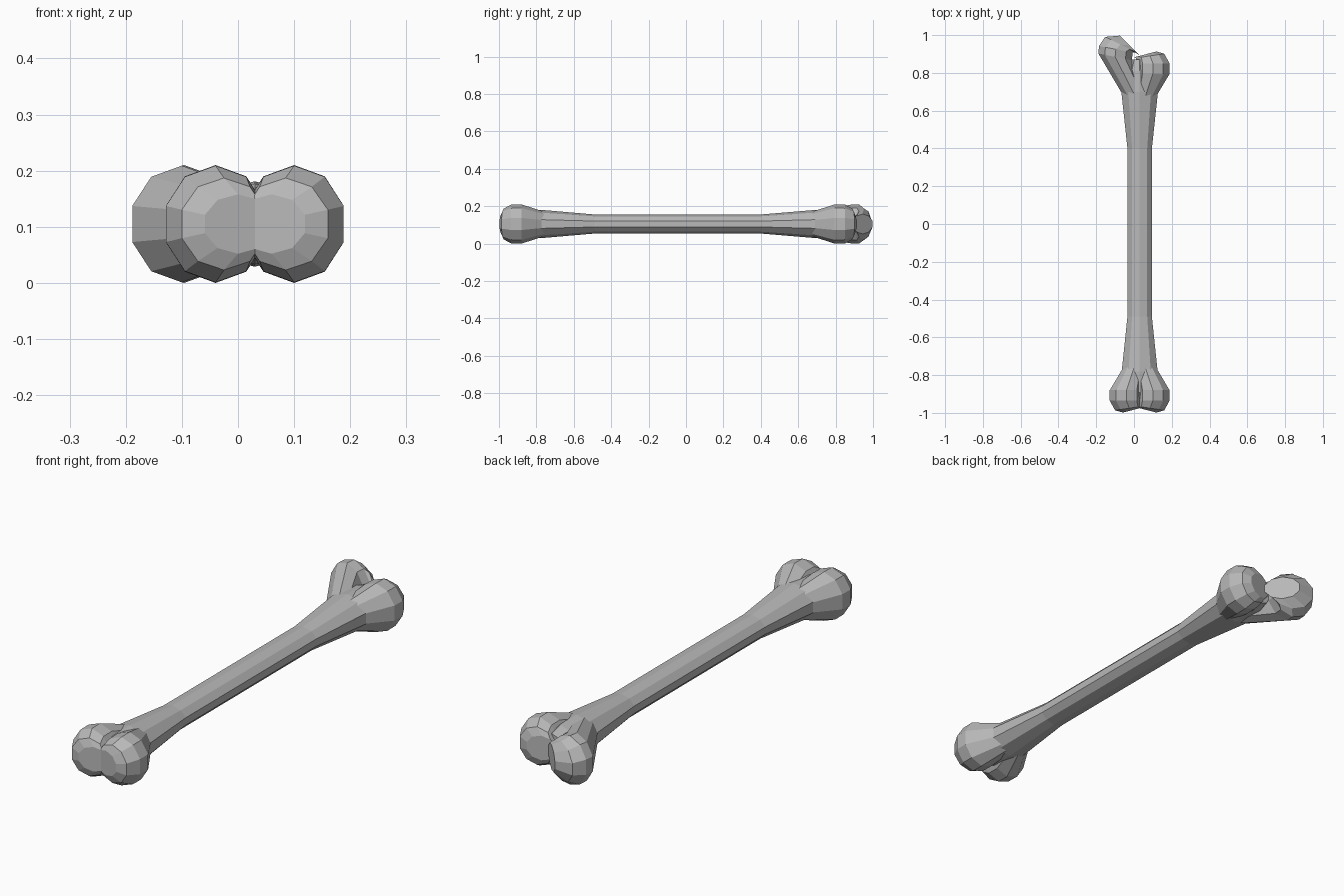
import bpy
import bmesh
from math import sin, cos, pi

SIDES = 10
MID_Z = 0.105
AXIS_X = 0.03

cube = bpy.data.objects.get("Cube")
if cube:
    bpy.data.objects.remove(cube, do_unlink=True)

# Bone colour
bone_grey = bpy.data.materials.new("bone grey")
bone_grey.use_nodes = True
colour = (0.48, 0.48, 0.48, 1)
bone_grey.diffuse_color = colour
shader = next(n for n in bone_grey.node_tree.nodes if n.type == "BSDF_PRINCIPLED")
shader.inputs["Base Color"].default_value = colour
shader.inputs["Roughness"].default_value = 0.8


def loft(name, rings):
    """Closed tube through rings of (x, y, x radius, z radius, slope of y over x)."""
    bm = bmesh.new()
    loops = []
    for cx, cy, rx, rz, slope in rings:
        loop = []
        for i in range(SIDES):
            a = 2 * pi * i / SIDES
            u = rx * sin(a)
            loop.append(bm.verts.new((cx + u, cy + slope * u, MID_Z + rz * cos(a))))
        loops.append(loop)
    for a, b in zip(loops, loops[1:]):
        for i in range(SIDES):
            j = (i + 1) % SIDES
            bm.faces.new((a[i], a[j], b[j], b[i]))
    bm.faces.new(loops[0])
    bm.faces.new(loops[-1])
    bmesh.ops.recalc_face_normals(bm, faces=bm.faces)
    mesh = bpy.data.meshes.new(name)
    bm.to_mesh(mesh)
    bm.free()
    mesh.materials.append(bone_grey)
    obj = bpy.data.objects.new(name, mesh)
    bpy.context.collection.objects.link(obj)
    return obj


def mirror_x(rings):
    return [(2 * AXIS_X - x, y, rx, rz, -s) for x, y, rx, rz, s in rings]


def to_back(rings, shift):
    return [(x, -y - shift, rx, rz, -s) for x, y, rx, rz, s in rings]


# Shaft with flared ends that fill the grooves between the knobs
shaft = loft("bone_shaft", [(AXIS_X, y, rx, rz, 0) for y, rx, rz in (
    (-0.95, 0.05, 0.055), (-0.89, 0.07, 0.072), (-0.78, 0.1, 0.076),
    (-0.49, 0.068, 0.051), (0.4, 0.068, 0.051), (0.7, 0.102, 0.076),
    (0.81, 0.07, 0.074), (0.87, 0.05, 0.06))])

# Rounded knob, with its end cap tilted toward the middle
knob = [
    (0.0, -0.76, 0.06, 0.066, 0),
    (-0.04, -0.88, 0.093, 0.105, 0),
    (-0.04, -0.935, 0.093, 0.104, 0),
    (-0.025, -0.975, 0.079, 0.082, 0.15),
    (0.0, -0.983, 0.062, 0.053, 0.26),
]

# Head on a slanted neck
head = [
    (0.005, 0.68, 0.065, 0.066, 0),
    (-0.1, 0.885, 0.093, 0.104, -0.2),
    (-0.096, 0.925, 0.094, 0.105, -0.2),
    (-0.072, 0.95, 0.085, 0.084, -0.5),
    (-0.022, 0.945, 0.055, 0.053, -1.0),
]

parts = [
    loft("front_right_knob", knob),
    loft("front_left_knob", mirror_x(knob)),
    loft("back_left_knob", to_back(mirror_x(knob), 0.085)),
    loft("back_right_head", head),
]

# Fuse all parts into one surface
bpy.context.view_layer.objects.active = shaft
for part in parts:
    union = shaft.modifiers.new("union", "BOOLEAN")
    union.operation = "UNION"
    union.solver = "EXACT"
    union.object = part
    bpy.ops.object.modifier_apply(modifier=union.name)
    bpy.data.objects.remove(part, do_unlink=True)
shaft.name = "bone"
